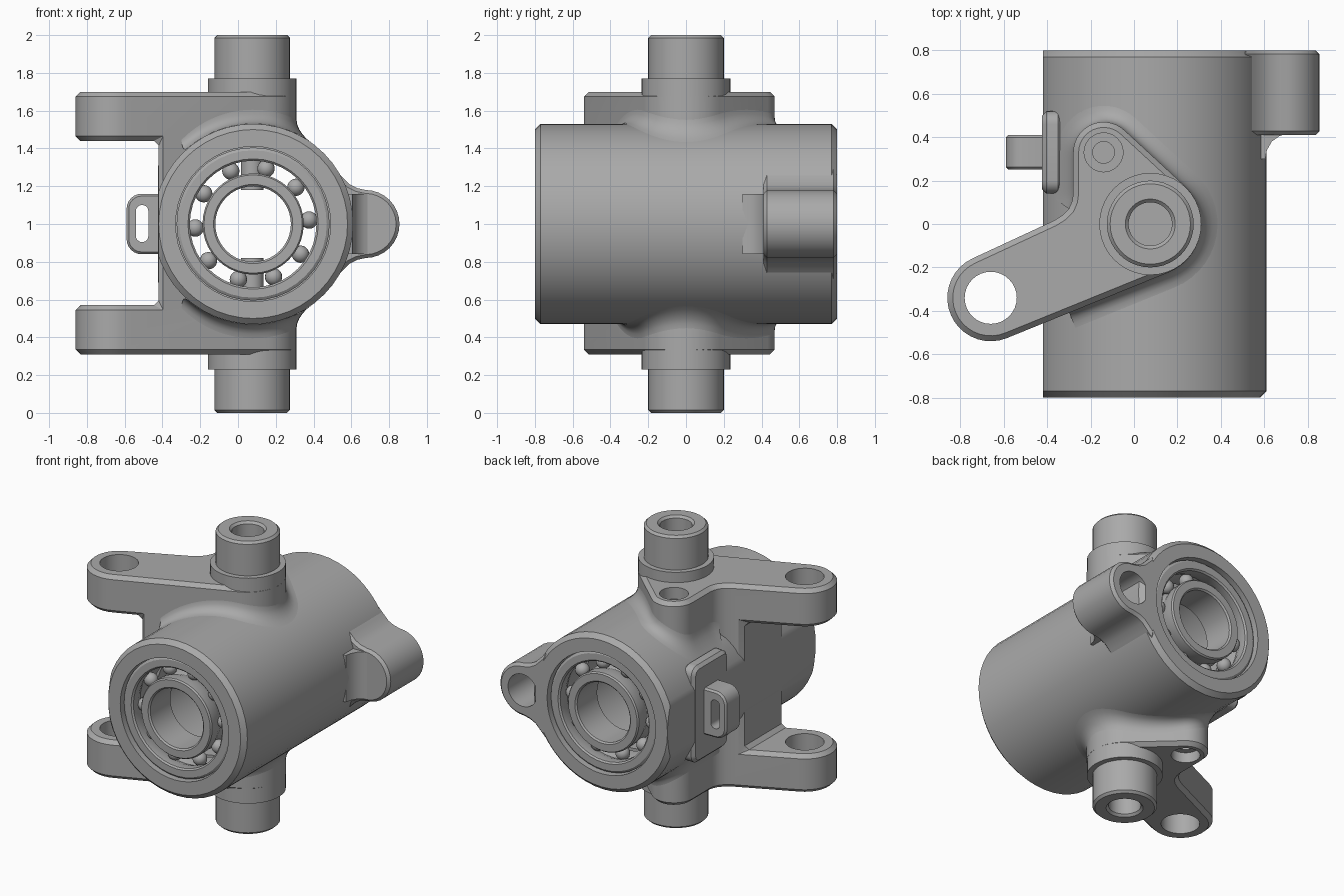
import bpy, bmesh, math
from mathutils import Vector

if "Cube" in bpy.data.objects:
    bpy.data.objects.remove(bpy.data.objects["Cube"])

steel = bpy.data.materials.new("steel_grey")
steel.use_nodes = True
GREY = (0.4, 0.4, 0.4, 1)
steel.diffuse_color = GREY
steel.node_tree.nodes["Principled BSDF"].inputs["Base Color"].default_value = GREY

CX, CZ, R = 0.08, 1.0, 0.53      # barrel axis and radius
FLAT = -0.42                     # machined side face
parts = []


def finish(name, bm):
    bmesh.ops.recalc_face_normals(bm, faces=bm.faces)
    me = bpy.data.meshes.new(name)
    bm.to_mesh(me)
    bm.free()
    me.materials.append(steel)
    ob = bpy.data.objects.new(name, me)
    bpy.context.collection.objects.link(ob)
    parts.append(ob)
    return ob


def prism(name, pts, lo, hi, axis):
    """Extrude a 2D outline along an axis."""
    place = {"X": lambda a, b, h: (h, a, b), "Y": lambda a, b, h: (a, h, b),
             "Z": lambda a, b, h: (a, b, h)}[axis]
    bm = bmesh.new()
    low = [bm.verts.new(place(a, b, lo)) for a, b in pts]
    top = [bm.verts.new(place(a, b, hi)) for a, b in pts]
    bm.faces.new(low)
    bm.faces.new(top)
    for i in range(len(pts)):
        j = (i + 1) % len(pts)
        bm.faces.new((low[i], low[j], top[j], top[i]))
    return finish(name, bm)


def lathe(name, profile, place, n=40):
    """Spin a closed (radius, height) profile; zero radius closes the axis."""
    bm = bmesh.new()
    rings = []
    for i in range(n):
        t = math.tau * i / n
        rings.append([bm.verts.new(place(r * math.cos(t), r * math.sin(t), h)) for r, h in profile])
    for i in range(n):
        a, b = rings[i], rings[(i + 1) % n]
        for k in range(len(profile)):
            m = (k + 1) % len(profile)
            if profile[k][0] or profile[m][0]:
                bm.faces.new((a[k], a[m], b[m], b[k]))
    bmesh.ops.remove_doubles(bm, verts=bm.verts, dist=1e-5)
    return finish(name, bm)


def apply_modifiers(ob):
    deps = bpy.context.evaluated_depsgraph_get()
    me = bpy.data.meshes.new_from_object(ob.evaluated_get(deps))
    ob.modifiers.clear()
    ob.data = me


def cut(ob, cutter):
    mod = ob.modifiers.new("cut", "BOOLEAN")
    mod.operation, mod.solver, mod.object = "DIFFERENCE", "EXACT", cutter
    apply_modifiers(ob)
    parts.remove(cutter)
    bpy.data.objects.remove(cutter)


def bevel(ob, width):
    mod = ob.modifiers.new("chamfer", "BEVEL")
    mod.width, mod.segments, mod.limit_method = width, 1, "ANGLE"
    mod.angle_limit = math.radians(40)
    apply_modifiers(ob)


def arc(c, r, a0, a1, n):
    angles = [math.radians(a0 + (a1 - a0) * i / n) for i in range(n + 1)]
    return [(c[0] + r * math.cos(t), c[1] + r * math.sin(t)) for t in angles]


def circle(c, r, n=32):
    return arc(c, r, 0, 360, n)[:-1]


def rect(a0, b0, a1, b1):
    return [(a0, b0), (a1, b0), (a1, b1), (a0, b1)]


def rounded(a0, b0, a1, b1, r):
    corners = [(a1 - r, b1 - r), (a0 + r, b1 - r), (a0 + r, b0 + r), (a1 - r, b0 + r)]
    return [p for i, c in enumerate(corners) for p in arc(c, r, 90 * i, 90 * i + 90, 6)]


def along_y(sign=1):
    return lambda a, b, h: (CX + a, sign * h, CZ + b)


# Barrel with stepped bore, chamfered ends and one flat side
half = [(0.345, 0.5), (0.41, 0.5), (0.41, 0.8), (0.5, 0.8), (R, 0.77)]
barrel = lathe("barrel", half + [(r, -h) for r, h in reversed(half)], along_y(), 48)
cut(barrel, prism("cutter", rect(-1, 0, FLAT, 2), -1, 1, "Y"))

# Arm outline: small lobe, pivot lobe, long end lobe
SMALL, PIVOT, END = (-0.14, 0.33), (CX - 0.01, 0), (-0.66, -0.34)
outline = (arc(SMALL, 0.14, 180, 47, 14) + arc(PIVOT, 0.24, 47, -68, 14)
           + arc(END, 0.2, -68, -245, 18)
           + [(-0.37, 0.015), (-0.33, 0.04), (-0.3, 0.07), (-0.285, 0.105), (-0.28, 0.14)])
arms = prism("fork_arms", outline, 0.31, 1.7, "Z")
cut(arms, prism("cutter", rect(-1, 0.57, FLAT, 1.44), -1, 1, "Y"))
bevel(arms, 0.025)
cut(arms, prism("cutter", circle((CX, CZ), 0.37, 48), -1, 1, "Y"))
cut(arms, prism("cutter", circle(END, 0.12), 0, 2, "Z"))
for s in (-1, 1):
    for r, depth in ((0.09, 0.08), (0.05, 0.2)):
        z0, z1 = sorted((1 + s * (0.7 - depth), 1 + s * 0.8))
        cut(arms, prism("cutter", circle(SMALL, r, 24), z0, z1, "Z"))


# Blend strips where the arm block meets the barrel
def barrel_top(x):
    return math.sqrt(max(R * R - (x - CX) ** 2, 0))


dense = []
for p, q in zip(outline, outline[1:] + outline[:1]):
    p, q = Vector(p), Vector(q)
    steps = max(1, int((q - p).length / 0.03))
    dense += [p.lerp(q, i / steps) for i in range(steps)]

for s, name in ((1, "upper_blend"), (-1, "lower_blend")):
    bm = bmesh.new()
    last, first, f = None, None, 0.075
    for i, p in enumerate(dense + dense[:1]):
        i %= len(dense)
        d = (dense[(i + 1) % len(dense)] - dense[i - 1]).normalized()
        normal = Vector((-d.y, d.x))
        row = None
        if p.x > -0.31:
            row = []
            for k in range(6):
                t = math.pi / 2 * k / 5
                q = p + normal * f * (1 - math.sin(t))
                z = barrel_top(q.x) + f * (1 - math.cos(t))
                row.append(bm.verts.new((q.x, q.y, CZ + s * z)))
        if row and last:
            for k in range(5):
                bm.faces.new((last[k], row[k], row[k + 1], last[k + 1]))
        last = row
    bmesh.ops.remove_doubles(bm, verts=bm.verts, dist=1e-5)
    finish(name, bm)

# Trunnion pins with collars and blind holes, top and bottom
pin = [(0, 0.18), (0.06, 0.18), (0.06, 0.45), (0.235, 0.45), (0.235, 0.77), (0.2, 0.77),
       (0.2, 0.985), (0.185, 1), (0.115, 1), (0.1, 0.985), (0.1, 0.8), (0, 0.8)]
for s, name in ((1, "upper_pin"), (-1, "lower_pin")):
    lathe(name, pin, lambda a, b, h, s=s: (CX - 0.005 + a, b, CZ + s * h))

# Ball bearings at both ends
outer = [(0.405, 0.56), (0.405, 0.765), (0.39, 0.775), (0.345, 0.775), (0.335, 0.765),
         (0.335, 0.71), (0.35, 0.67), (0.335, 0.63), (0.335, 0.56)]
inner = [(0.2, 0.56), (0.2, 0.775), (0.21, 0.785), (0.26, 0.785), (0.268, 0.775),
         (0.268, 0.71), (0.255, 0.67), (0.268, 0.63), (0.268, 0.56)]
for s, end in ((-1, "front"), (1, "rear")):
    lathe(end + "_outer_race", outer, along_y(s))
    lathe(end + "_inner_race", inner, along_y(s))
    bm = bmesh.new()
    for i in range(10):
        t = math.radians(4 + 36 * i)
        made = bmesh.ops.create_uvsphere(bm, u_segments=16, v_segments=10, radius=0.046)
        spot = Vector((CX - 0.005 + 0.302 * math.cos(t), s * 0.68, CZ + 0.302 * math.sin(t)))
        bmesh.ops.translate(bm, verts=made["verts"], vec=spot)
    finish(end + "_balls", bm)

# Side lug with a blind hole from the rear
LUG = (0.675, CZ)
flare = [(0.63, 0.19), (0.59, 0.21), (0.555, 0.245), (0.5, 0.3)]
lug = prism("side_lug", arc(LUG, 0.18, -90, 90, 16) + [(x, CZ + z) for x, z in flare]
            + [(x, CZ - z) for x, z in reversed(flare)], 0.41, 0.8, "Y")
bevel(lug, 0.018)
cut(lug, prism("cutter", circle(LUG, 0.11), 0.5, 1, "Y"))
cut(lug, prism("cutter", circle((CX, CZ), 0.42), 0, 1, "Y"))
prism("lug_root", [(0.5, 0.45), (0.5, 0.3), (0.605, 0.3), (0.612, 0.34), (0.635, 0.38),
                   (0.67, 0.405), (0.72, 0.42), (0.72, 0.45)], 0.84, 1.16, "Z")

# Mounting pad and slotted tab on the flat side
pad = prism("side_pad", rounded(0.14, 0.67, 0.52, 1.33, 0.06), FLAT - 0.003, -0.33, "X")
bevel(pad, 0.02)
tab = prism("slotted_tab", rounded(-0.59, 0.84, -0.35, 1.16, 0.08), 0.25, 0.41, "Y")
bevel(tab, 0.012)
cut(tab, prism("cutter", rounded(-0.54, 0.905, -0.475, 1.1, 0.03), 0, 1, "Y"))

# Smooth shading with sharp creases kept
for ob in bpy.context.view_layer.objects:
    ob.select_set(ob in parts)
bpy.context.view_layer.objects.active = parts[0]
bpy.ops.object.shade_smooth_by_angle(angle=math.radians(30))
